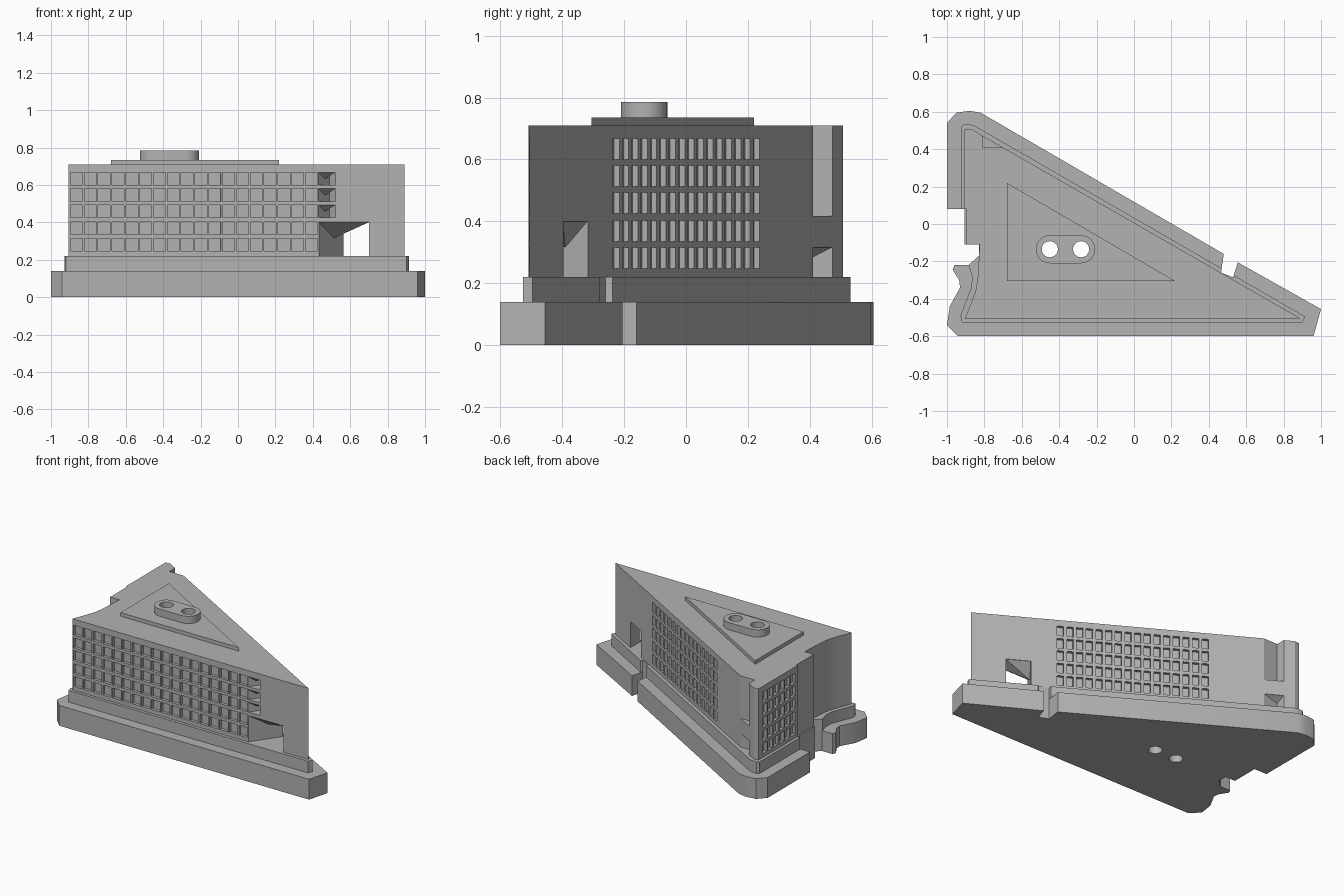
import bpy, bmesh, math
from mathutils import Vector

cube = bpy.data.objects.get("Cube")
if cube:
    bpy.data.objects.remove(cube, do_unlink=True)

stone = bpy.data.materials.new("pale grey stone")
stone.use_nodes = True
GREY = (0.45, 0.45, 0.45, 1)
stone.diffuse_color = GREY
stone.node_tree.nodes["Principled BSDF"].inputs["Base Color"].default_value = GREY


def add_prism(bm, pts, z0, z1):
    low = [bm.verts.new((x, y, z0)) for x, y in pts]
    high = [bm.verts.new((x, y, z1)) for x, y in pts]
    bm.faces.new(low[::-1])
    bm.faces.new(high)
    for i in range(len(pts)):
        j = (i + 1) % len(pts)
        bm.faces.new((low[i], low[j], high[j], high[i]))


def finish(bm, name):
    bmesh.ops.recalc_face_normals(bm, faces=bm.faces[:])
    mesh = bpy.data.meshes.new(name)
    bm.to_mesh(mesh)
    bm.free()
    mesh.materials.append(stone)
    obj = bpy.data.objects.new(name, mesh)
    bpy.context.collection.objects.link(obj)
    return obj


def prism(name, pts, z0, z1):
    bm = bmesh.new()
    add_prism(bm, pts, z0, z1)
    return finish(bm, name)


def hull(name, pts):
    bm = bmesh.new()
    for p in pts:
        bm.verts.new(p)
    bmesh.ops.convex_hull(bm, input=bm.verts[:])
    return finish(bm, name)


def arc(cx, cy, r, a0, a1, n):
    steps = [math.radians(a0 + (a1 - a0) * i / n) for i in range(n + 1)]
    return [(cx + r * math.cos(a), cy + r * math.sin(a)) for a in steps]


def carve(obj, cutters):
    for c in cutters:
        mod = obj.modifiers.new("carve", 'BOOLEAN')
        mod.operation, mod.solver, mod.object = 'DIFFERENCE', 'EXACT', c
    deps = bpy.context.evaluated_depsgraph_get()
    mesh = bpy.data.meshes.new_from_object(obj.evaluated_get(deps))
    obj.modifiers.clear()
    obj.data = mesh


# Stepped base
plinth = prism("plinth", [
    (-1, .08), (-1, .54), (-.95, .595), (-.88, .605), (-.82, .595),
    (.48, -.16), (.465, -.26), (.53, -.285), (.555, -.205), (1, -.455),
    (.96, -.6), (-.94, -.6), (-1, -.54), (-.985, -.44), (-.93, -.34),
    (-.935, -.3), (-.97, -.245), (-.96, -.22), (-.88, -.22), (-.83, -.17),
    (-.83, -.11), (-.905, -.11), (-.905, .08)], 0, .14)
ledge = prism("ledge", [
    (-.925, .08), (-.925, .52), (-.91, .532), (-.875, .532), (-.85, .524),
    (.47, -.238), (.465, -.26), (.53, -.285), (.54, -.278), (.915, -.495),
    (.9, -.527), (-.92, -.527), (-.928, -.49), (-.87, -.34), (-.865, -.28),
    (-.885, -.22), (-.83, -.17), (-.83, -.11), (-.905, -.11), (-.905, .08)], .14, .22)

# Wedge-shaped main block with a curved waist on its left end
body = prism("main_block", [
    (-.905, .08), (-.905, .505), (-.87, .507), (.89, -.505), (-.905, -.508),
    (-.87, -.42), (-.845, -.35), (-.835, -.28), (-.83, -.2), (-.825, -.11), (-.895, -.11), (-.895, .08)], .22, .71)

# Roof slab and plant housing
slab = prism("roof_slab", [(-.68, .22), (-.68, -.305), (.22, -.305)], .71, .735)
HX, HY = (-.45, -.283), -.135
housing = prism("roof_housing", arc(HX[1], HY, .075, -90, 90, 16)
                + arc(HX[0], HY, .075, 90, 270, 16), .735, .785)

# Shafts through every storey
bm = bmesh.new()
for x in HX:
    add_prism(bm, arc(x, HY, .043, 0, 348.75, 31), -.1, .9)
shafts = finish(bm, "shaft_cutter")

# Window recesses on three facades
ROWS = [(.247, .315), (.335, .403), (.425, .493), (.512, .58), (.6, .668)]
DEPTH = .02
bm = bmesh.new()


def windows(start, end, count, bar):
    a, b = Vector(start), Vector(end)
    step = (b - a) / count
    along = step.normalized()
    inward = Vector((-along.y, along.x))
    for i in range(count):
        p = a + step * i + along * bar / 2
        q = a + step * (i + 1) - along * bar / 2
        corners = [p - inward * .03, q - inward * .03, q + inward * DEPTH, p + inward * DEPTH]
        for z0, z1 in ROWS:
            add_prism(bm, corners, z0, z1)


def slope_y(x):
    return -.505 + (.89 - x) * .575


windows((-.9, -.507), (.43, -.506), 18, .01)
windows((.43, slope_y(.43)), (-.41, slope_y(-.41)), 16, .02)
windows((-.905, .47), (-.905, .1), 6, .012)
glazing = finish(bm, "window_cutter")

# Passage, balcony bays and rear corner notches
bm = bmesh.new()
add_prism(bm, [(.43, -.509), (.43, -.6), (.7, -.6), (.7, -.2), (.64, -.2), (.565, -.315)], .2199, .4)
for z0, z1 in ROWS[2:]:
    add_prism(bm, [(.43, -.6), (.52, -.6), (.52, -.47), (.49, -.43), (.43, -.508)], z0, z1)
for z0, z1 in ((.2199, .315), (.417, .8)):
    add_prism(bm, [(-.81, .41), (-.6, .41), (-.6, .6), (-.81, .6)], z0, z1)
voids = finish(bm, "void_cutter")

for part in (plinth, ledge, slab, housing):
    carve(part, [shafts])
carve(body, [shafts, glazing, voids])

# Folded soffits hanging inside the openings
hull("passage_soffit", [(.43, -.506, .401), (.7, -.506, .401), (.7, -.398, .401),
                        (.565, -.318, .401), (.512, -.39, .316)])
for i, (z0, z1) in enumerate(ROWS[2:]):
    hull(f"bay_soffit_{i + 1}", [(.43, -.506, z1), (.52, -.506, z1), (.52, -.47, z1),
                                 (.49, -.43, z1), (.465, -.465, z1 - .035)])
hull("rear_soffit", [(-.81, .41, .316), (-.705, .411, .316), (-.81, .47, .316), (-.81, .41, .285)])

for cutter in (shafts, glazing, voids):
    cutter.hide_render = True
    cutter.hide_set(True)

# Smooth round parts, keep edges crisp
bpy.ops.object.select_all(action='DESELECT')
for part in (plinth, ledge, body, housing, slab):
    part.select_set(True)
bpy.context.view_layer.objects.active = body
bpy.ops.object.shade_smooth_by_angle(angle=math.radians(25))
